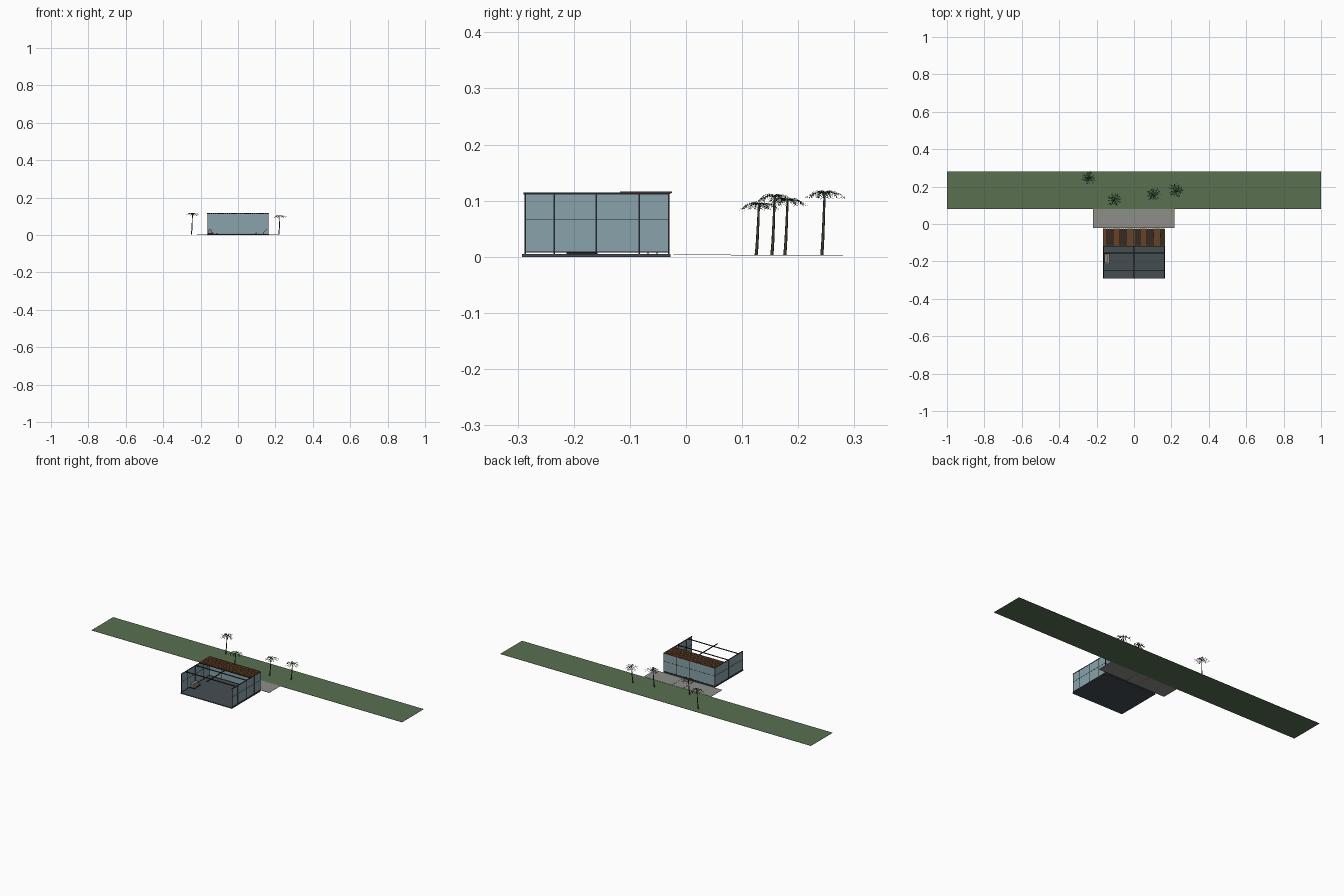
import bpy, bmesh, math, random
from mathutils import Vector, Matrix

if "Cube" in bpy.data.objects:
    bpy.data.objects.remove(bpy.data.objects["Cube"])

random.seed(4)

def material(name, rgb):
    m = bpy.data.materials.new(name)
    m.diffuse_color = (*rgb, 1)
    m.use_nodes = True
    m.node_tree.nodes["Principled BSDF"].inputs["Base Color"].default_value = m.diffuse_color
    return m

GRASS = material("grass", (0.10, 0.16, 0.08))
STONE = material("stone", (0.27, 0.27, 0.25))
SLATE = material("slate", (0.06, 0.075, 0.085))
FRAME = material("frame", (0.015, 0.018, 0.02))
GLASS = material("glass", (0.25, 0.37, 0.41))
WOOD = material("wood", (0.13, 0.055, 0.022))
TAN = material("tan", (0.35, 0.27, 0.18))
BARK = material("bark", (0.06, 0.045, 0.03))
LEAF = material("leaf", (0.025, 0.06, 0.025))

def finish(name, bm, mat):
    me = bpy.data.meshes.new(name)
    bm.to_mesh(me)
    bm.free()
    me.materials.append(mat)
    ob = bpy.data.objects.new(name, me)
    bpy.context.collection.objects.link(ob)
    return ob

def boxes(name, mat, *ranges):
    """One object from boxes given as (x0, x1, y0, y1, z0, z1)."""
    bm = bmesh.new()
    for x0, x1, y0, y1, z0, z1 in ranges:
        c = Vector(((x0 + x1) / 2, (y0 + y1) / 2, (z0 + z1) / 2))
        bmesh.ops.create_cube(bm, size=1, matrix=Matrix.Translation(c)
                              @ Matrix.Diagonal((x1 - x0, y1 - y0, z1 - z0, 1)))
    return finish(name, bm, mat)

# Ground: lawn strip, patio in three slabs, house floor
boxes("lawn", GRASS, (-1, 1, 0.08, 0.28, 0.0025, 0.0035))
boxes("patio", STONE, *[(a, b, -0.022, 0.08, 0.003, 0.0045)
      for a, b in ((-0.218, -0.0375), (-0.0365, 0.0345), (0.0355, 0.216))])
W, Y0, Y1 = 0.163, -0.288, -0.031
boxes("floor", SLATE, (-W - 0.002, W + 0.002, -0.292, -0.028, 0, 0.005))

# Glass on the two sides and the back; the front is open
t = 0.0006
boxes("glass_walls", GLASS,
      (-W - t, -W + t, Y0, Y1, 0.008, 0.112),
      (W - t, W + t, Y0, Y1, 0.008, 0.112),
      (-W, W, Y1 - t, Y1 + t, 0.008, 0.112))

# Window frames: posts, rails and thin middle bars
m = 0.0013
bars = []
for s in (-W, W):
    for y in (Y0 + m, -0.235, -0.16, -0.083, Y1):
        bars.append((s - m, s + m, y - m, y + m, 0.005, 0.113))
    for z, h in ((0.0085, 0.0012), (0.066, 0.0006), (0.1125, 0.0016)):
        bars.append((s - m, s + m, Y0, Y1, z - h, z + h))
for x in (-0.085, 0, 0.08):
    bars.append((x - m / 2, x + m / 2, Y1 - m, Y1 + m, 0.005, 0.113))
for z, h in ((0.0085, 0.0012), (0.066, 0.0006), (0.1125, 0.0016)):
    bars.append((-W, W, Y1 - m, Y1 + m, z - h, z + h))
boxes("window_frames", FRAME, *bars)

# Open roof beams
R = W + 0.002
boxes("roof_beams", FRAME,
      *[(-R, R, y - 0.0025, y + 0.0025, 0.111, 0.1145) for y in (-0.155, -0.25, -0.118)],
      (-0.0025, 0.0025, -0.29, -0.03, 0.111, 0.114),
      (-R, -R + 0.004, -0.29, -0.028, 0.112, 0.1145),
      (R - 0.004, R, -0.29, -0.028, 0.112, 0.1145))

# Wooden slats over the rear part
n = 32
p = 2 * R / n
boxes("roof_slats", WOOD, *[(-R + i * p, -R + i * p + p * 0.85, -0.118, -0.025, 0.1135, 0.1165)
                            for i in range(n)])

# Sofa on the left
boxes("sofa_base", FRAME, (-0.160, -0.132, -0.213, -0.158, 0.005, 0.010))
boxes("sofa_cushions", TAN, (-0.157, -0.133, -0.211, -0.160, 0.010, 0.017))
boxes("sofa_back", STONE, (-0.157, -0.142, -0.208, -0.162, 0.017, 0.029))

# Lounge chair on the right
boxes("lounge_seat", FRAME, (0.095, 0.140, -0.070, -0.050, 0.012, 0.014),
      *[(x - 0.001, x + 0.001, y - 0.001, y + 0.001, 0.005, 0.012)
        for x in (0.098, 0.137) for y in (-0.068, -0.052)])
back = boxes("lounge_back", FRAME, (0, 0.024, -0.070, -0.050, 0, 0.002))
back.location = (0.138, 0, 0.012)
back.rotation_euler = (0, -math.radians(50), 0)

# Palms: tapered leaning trunk and arching feathered fronds
def trunk(name, base, top):
    bm = bmesh.new()
    rings, sides, steps = [], 8, 7
    for i in range(steps + 1):
        k = i / steps
        c = base.lerp(top, k)
        c.x = base.x + (top.x - base.x) * k ** 0.7
        c.y = base.y + (top.y - base.y) * k ** 0.7
        r = 0.0028 - 0.0010 * k
        rings.append([bm.verts.new(c + Vector((r * math.cos(a), r * math.sin(a), 0)))
                      for a in (2 * math.pi * j / sides for j in range(sides))])
    for a, b in zip(rings, rings[1:]):
        for j in range(sides):
            bm.faces.new((a[j], a[(j + 1) % sides], b[(j + 1) % sides], b[j]))
    bm.faces.new(rings[-1])
    for f in bm.faces:
        f.smooth = True
    finish(name, bm, BARK)

def crown(name, top):
    bm = bmesh.new()
    count, steps = 13, 9
    for f in range(count):
        a = 2 * math.pi * f / count + random.uniform(-0.15, 0.15)
        length = random.uniform(0.031, 0.042)
        rise = random.uniform(0.002, 0.009)
        out = Vector((math.cos(a), math.sin(a), 0))
        side = Vector((-math.sin(a), math.cos(a), 0))

        def spine(k):
            return top + out * length * k + Vector((0, 0, rise * 4 * k * (1 - k) * 0.6 - 0.010 * k * k))
        for i in range(steps):
            p0, p1 = spine(i / steps), spine((i + 1) / steps)
            w = side * 0.0006
            bm.faces.new([bm.verts.new(v) for v in (p0 - w, p0 + w, p1 + w, p1 - w)])
            reach = 0.0085 * math.sin(math.pi * (0.15 + 0.75 * i / steps))
            for s in (-1, 1):
                tip = p1 + side * s * reach + out * 0.003 - Vector((0, 0, 0.003))
                mid = p0.lerp(p1, 0.4)
                bm.faces.new([bm.verts.new(v) for v in (p0, mid, tip)])
    finish(name, bm, LEAF)

palms = [(-0.249, 0.242, 0.115), (-0.112, 0.125, 0.095),
         (0.096, 0.153, 0.109), (0.218, 0.176, 0.102)]
for i, (x, y, h) in enumerate(palms, 1):
    base, top = Vector((x, y, 0.003)), Vector((x + 0.006, y + 0.005, h))
    trunk(f"palm_trunk_{i}", base, top)
    crown(f"palm_fronds_{i}", top)
